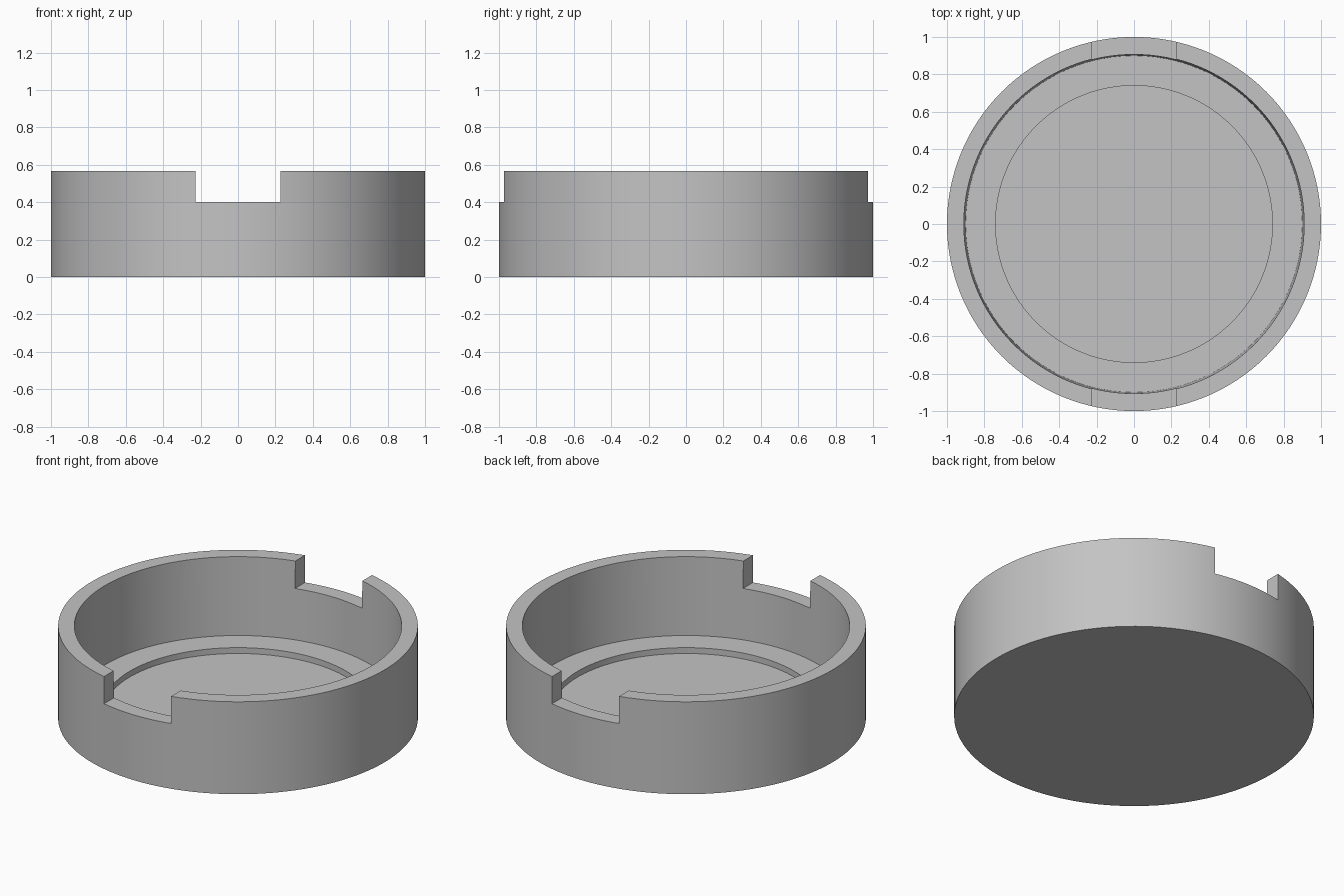
import bpy
import bmesh
import math

cube = bpy.data.objects.get("Cube")
if cube:
    bpy.data.objects.remove(cube, do_unlink=True)

SEGMENTS = 128

# Plain grey material
grey = bpy.data.materials.new("plain grey")
grey.use_nodes = True
colour = (0.55, 0.55, 0.55, 1.0)
grey.diffuse_color = colour
grey.node_tree.nodes["Principled BSDF"].inputs["Base Color"].default_value = colour


def add_object(name, bm):
    mesh = bpy.data.meshes.new(name)
    bm.to_mesh(mesh)
    bm.free()
    obj = bpy.data.objects.new(name, mesh)
    bpy.context.collection.objects.link(obj)
    return obj


# Round tray: outer wall, rim, slightly tapered inner wall, ledge, sunken floor
profile = [(0, 0), (1, 0), (1, 0.567), (0.91, 0.567),
           (0.90, 0.088), (0.74, 0.088), (0.74, 0.052), (0, 0.052)]
bm = bmesh.new()
verts = [bm.verts.new((r, 0, z)) for r, z in profile]
edges = [bm.edges.new(pair) for pair in zip(verts, verts[1:])]
bmesh.ops.spin(bm, geom=verts + edges, cent=(0, 0, 0), axis=(0, 0, 1),
               angle=math.tau, steps=SEGMENTS, use_duplicate=False)
bmesh.ops.remove_doubles(bm, verts=bm.verts, dist=0.0001)
bmesh.ops.dissolve_degenerate(bm, edges=bm.edges, dist=0.0001)
bmesh.ops.recalc_face_normals(bm, faces=bm.faces)
tray = add_object("round_tray", bm)
tray.data.materials.append(grey)

# Box that cuts the front and back rim notches in one pass
bm = bmesh.new()
bmesh.ops.create_cube(bm, size=1)
bmesh.ops.scale(bm, vec=(0.455, 3, 0.4), verts=bm.verts)
bmesh.ops.translate(bm, vec=(0, 0, 0.6), verts=bm.verts)
cutter = add_object("notch_cutter", bm)
cutter.data.materials.append(grey)

notch = tray.modifiers.new("rim notches", "BOOLEAN")
notch.operation = "DIFFERENCE"
notch.solver = "EXACT"
notch.object = cutter

# Apply the cut, then drop the helper
bpy.context.view_layer.objects.active = tray
tray.select_set(True)
bpy.ops.object.modifier_apply(modifier=notch.name)
bpy.data.objects.remove(cutter, do_unlink=True)
bpy.ops.object.shade_smooth_by_angle(angle=math.radians(30))
